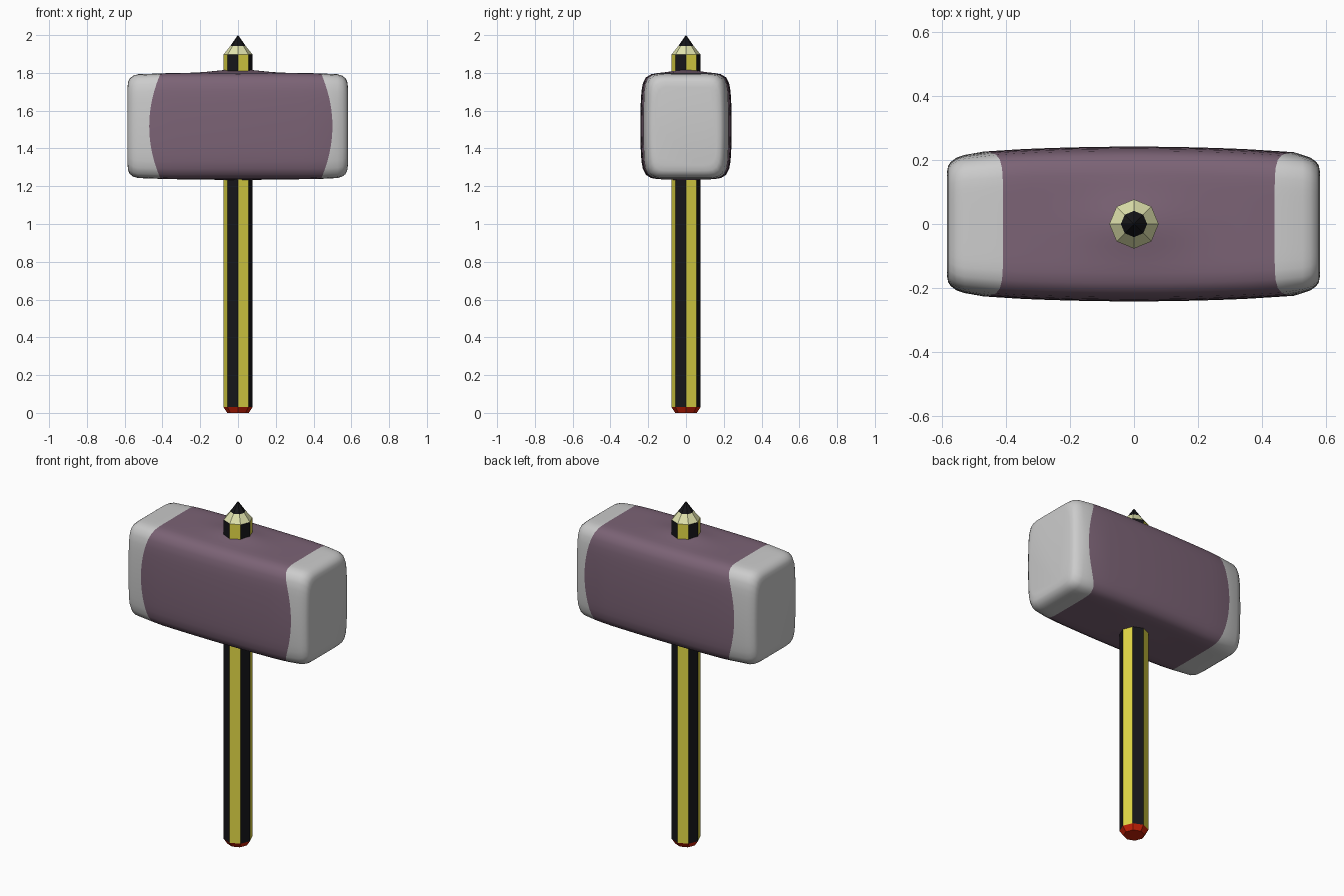
import bpy, bmesh, math

if "Cube" in bpy.data.objects:
    bpy.data.objects.remove(bpy.data.objects["Cube"])


def mat(name, r, g, b):
    m = bpy.data.materials.new(name)
    m.diffuse_color = (r, g, b, 1)
    m.use_nodes = True
    m.node_tree.nodes["Principled BSDF"].inputs["Base Color"].default_value = m.diffuse_color
    return m


yellow = mat("yellow", .75, .68, .06)
black = mat("black", .008, .008, .01)
cream = mat("cream", .75, .77, .42)
red = mat("red", .6, .015, .002)
purple = mat("purple", .20, .125, .18)
grey = mat("grey", .8, .8, .8)


def loft(name, rings, mats, pick):
    """Skin a list of closed rings, cap both ends; pick(ring, side) gives the material."""
    bm = bmesh.new()
    vs = [[bm.verts.new(p) for p in ring] for ring in rings]
    n = len(vs[0])
    for i in range(len(vs) - 1):
        for k in range(n):
            j = (k + 1) % n
            f = bm.faces.new((vs[i][k], vs[i][j], vs[i + 1][j], vs[i + 1][k]))
            f.material_index = pick(i, k)
    bm.faces.new(vs[0][::-1]).material_index = pick(0, 0)
    bm.faces.new(vs[-1]).material_index = pick(len(vs) - 2, 0)
    bmesh.ops.recalc_face_normals(bm, faces=bm.faces)
    me = bpy.data.meshes.new(name)
    bm.to_mesh(me)
    bm.free()
    for m in mats:
        me.materials.append(m)
    ob = bpy.data.objects.new(name, me)
    bpy.context.collection.objects.link(ob)
    return ob


# Pencil handle: eight sides, alternating stripes, red end, cut wood and lead tip
profile = [(.057, 0), (.077, .03), (.077, 1.897), (.041, 1.942), (.0008, 2.0)]
rings = [[(r * math.cos(k * math.pi / 4), r * math.sin(k * math.pi / 4), z)
          for k in range(8)] for r, z in profile]
loft("pencil_handle", rings, [red, yellow, black, cream],
     lambda i, k: (0, 1 + k % 2, 3, 2)[i])

# Mallet head: rounded, slightly barrelled block with grey ends
ZC, HZ, N = 1.518, .281, 64


def head_point(x, a, fy, fz, band=None):
    c, s = math.cos(a), math.sin(a)
    r = (abs(c) ** 8 + abs(s) ** 8) ** (-1 / 8)
    u, t = r * c, r * s
    if band:                                   # curved edge of the coloured band
        x = band[0] + band[1] * t * t
    y = u * (1 - .05 * t * t) * (.242 - .012 * (x / .43) ** 2) * fy
    z = ZC + t * HZ * fz
    # slight swelling where the handle passes through
    swell = math.exp(-(x / .16) ** 2 - (y / .09) ** 2)
    z += swell * (.02 if t > .9 else -.005 if t < -.9 else 0)
    return (x, y, z)


def head_ring(x, fy=1, fz=1, band=None):
    return [head_point(x, 2 * math.pi * k / N, fy, fz, band) for k in range(N)]


ends = [(0, .74, .74), (.004, .83, .84), (.012, .88, .9),
        (.03, .935, .95), (.055, .965, .978)]
head = [head_ring(-.585 + d, fy, fz) for d, fy, fz in ends]
head.append(head_ring(0, .995, .993, (-.47, .06)))
head += [head_ring(-.36 + .04 * i) for i in range(19)]
head.append(head_ring(0, .995, .993, (.50, -.06)))
head += [head_ring(.582 - d, fy, fz) for d, fy, fz in reversed(ends)]
first, last = len(ends), len(head) - len(ends) - 1
ob = loft("mallet_head", head, [grey, purple],
          lambda i, k: 1 if first <= i < last else 0)
bpy.context.view_layer.objects.active = ob
ob.select_set(True)
bpy.ops.object.shade_smooth_by_angle(angle=math.radians(50))
